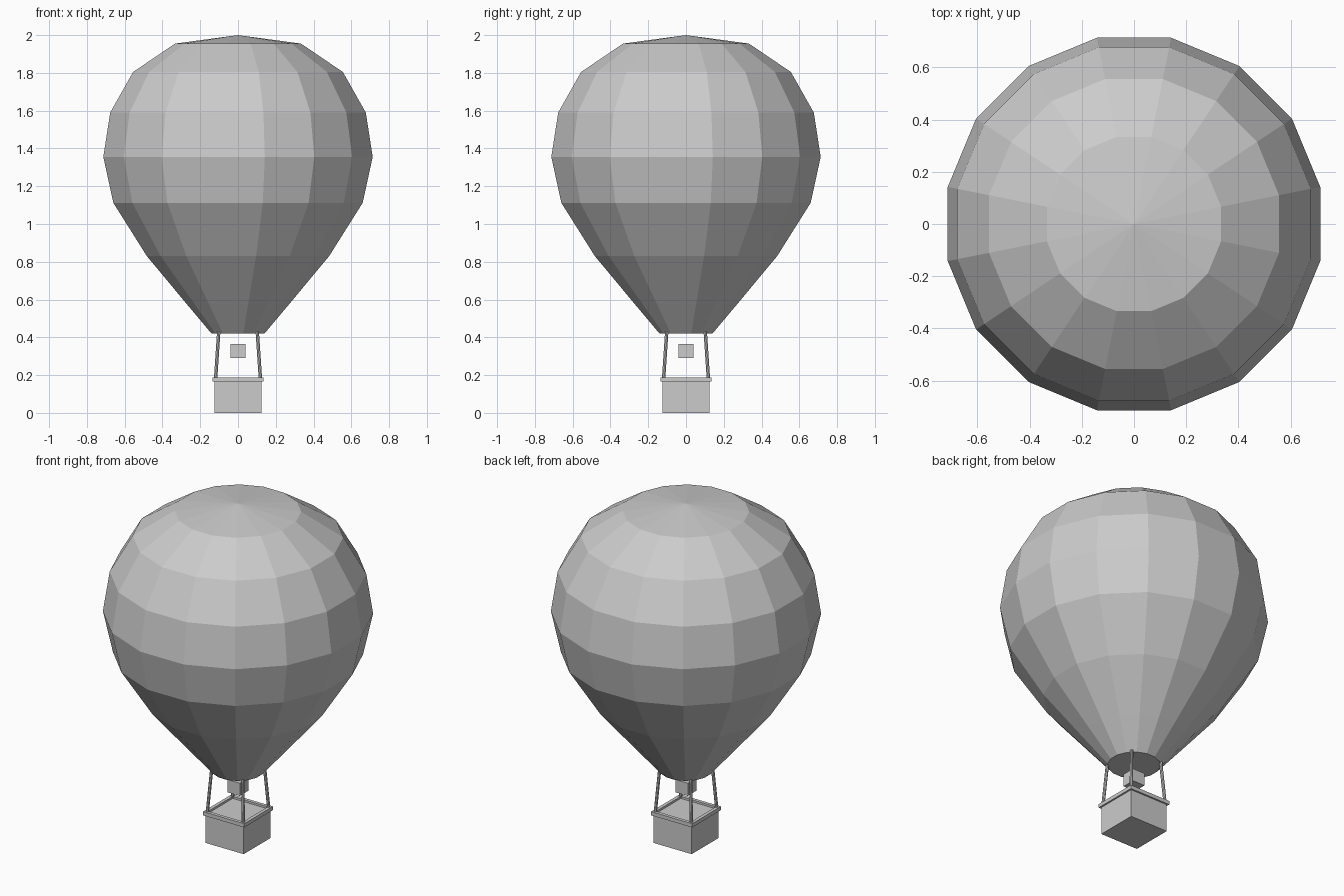
import bpy, bmesh, math
from mathutils import Vector

if "Cube" in bpy.data.objects:
    bpy.data.objects.remove(bpy.data.objects["Cube"])

gray = bpy.data.materials.new("plain gray")
gray.diffuse_color = (0.6, 0.6, 0.6, 1)
gray.use_nodes = True
gray.node_tree.nodes["Principled BSDF"].inputs["Base Color"].default_value = gray.diffuse_color


def finish(name, bm):
    bmesh.ops.recalc_face_normals(bm, faces=bm.faces)
    mesh = bpy.data.meshes.new(name)
    bm.to_mesh(mesh)
    bm.free()
    mesh.materials.append(gray)
    obj = bpy.data.objects.new(name, mesh)
    bpy.context.collection.objects.link(obj)
    return obj


def box(name, center, size):
    bm = bmesh.new()
    bmesh.ops.create_cube(bm, size=1)
    for v in bm.verts:
        v.co = Vector(c + a * s for c, a, s in zip(center, v.co, size))
    return finish(name, bm)


def rod(name, a, b, radius, sides=8):
    a, b = Vector(a), Vector(b)
    bm = bmesh.new()
    bmesh.ops.create_cone(bm, cap_ends=True, segments=sides, radius1=radius,
                          radius2=radius, depth=(b - a).length)
    rot = Vector((0, 0, 1)).rotation_difference(b - a).to_matrix()
    for v in bm.verts:
        v.co = rot @ v.co + (a + b) / 2
    return finish(name, bm)


# Envelope: 16-sided rings (radius, height), closed at the mouth and crown
SIDES = 16
profile = [(0.143, 0.42), (0.28, 0.58), (0.492, 0.83), (0.673, 1.112),
           (0.727, 1.355), (0.69, 1.59), (0.566, 1.805), (0.34, 1.955)]
bm = bmesh.new()
rings = []
for r, z in profile:
    angles = [(i + 0.5) * math.tau / SIDES for i in range(SIDES)]
    rings.append([bm.verts.new((r * math.cos(t), r * math.sin(t), z)) for t in angles])
for low, high in zip(rings, rings[1:]):
    for i in range(SIDES):
        j = (i + 1) % SIDES
        bm.faces.new((low[i], low[j], high[j], high[i]))
crown = bm.verts.new((0, 0, 2.0))
for i in range(SIDES):
    bm.faces.new((rings[-1][i], rings[-1][(i + 1) % SIDES], crown))
bm.faces.new(rings[0][::-1])
finish("envelope", bm)

# Basket with a raised rim of four bars
box("basket", (0, 0, 0.0875), (0.25, 0.25, 0.175))
for s, side in ((-1, "a"), (1, "b")):
    box("rim_x_" + side, (0, s * 0.125, 0.176), (0.27, 0.02, 0.022))
    box("rim_y_" + side, (s * 0.125, 0, 0.176), (0.02, 0.27, 0.022))

# Burner
box("burner", (0, 0, 0.328), (0.08, 0.08, 0.075))

# Ropes from the basket corners to the envelope mouth
for sx in (-1, 1):
    for sy in (-1, 1):
        rod("rope", (sx * 0.119, sy * 0.119, 0.175), (sx * 0.102, sy * 0.102, 0.43), 0.009)
